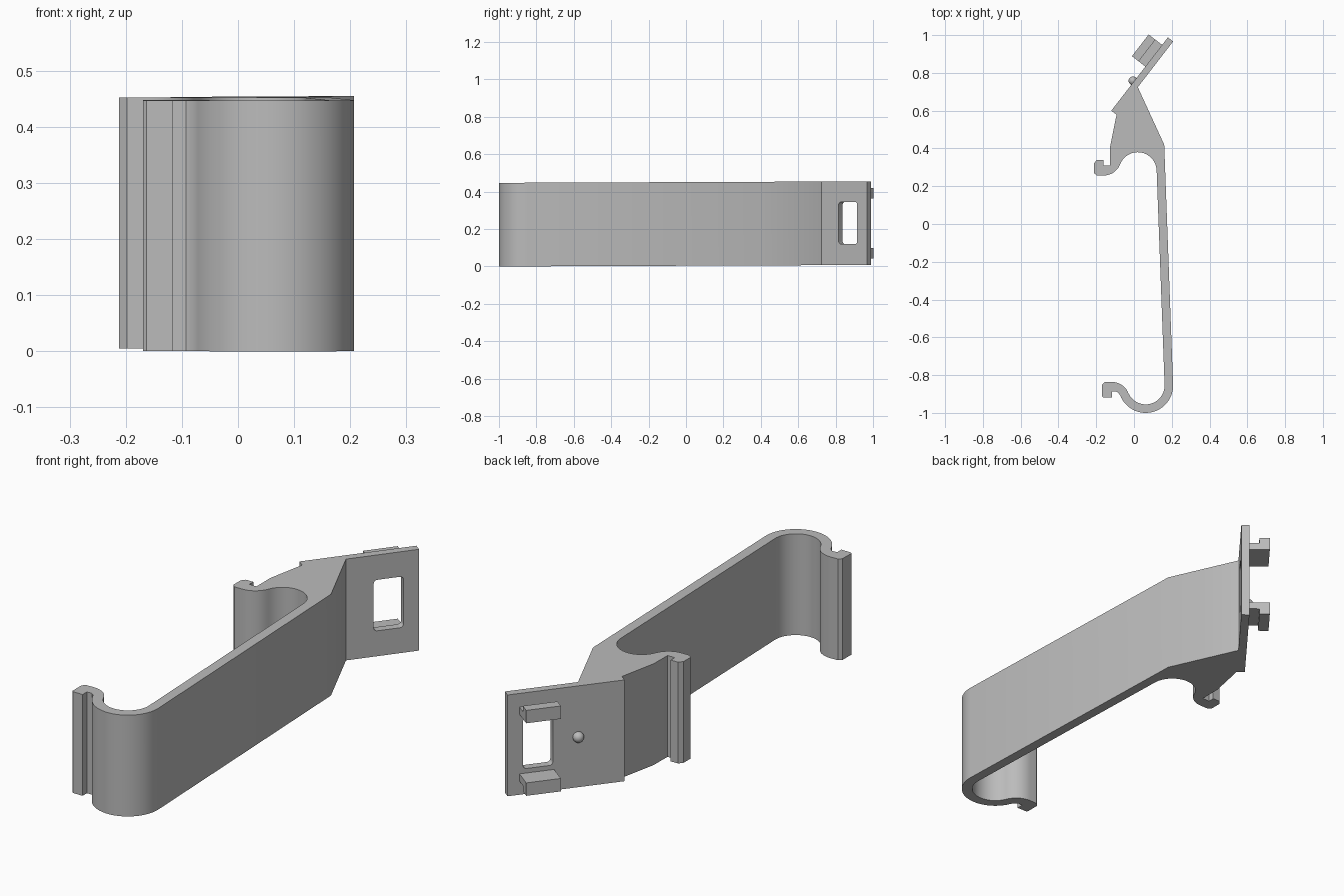
import bpy, bmesh, math
from mathutils import Vector

if "Cube" in bpy.data.objects:
    bpy.data.objects.remove(bpy.data.objects["Cube"])

H = 0.447                                  # clip height
P0 = Vector((-0.12, 0.60, 0))              # outer corner of the mounting plate
T = Vector((0.61, 0.79, 0)).normalized()   # along the plate
N = Vector((-T.y, T.x, 0))                 # out of the plate

grey = bpy.data.materials.new("mid grey")
grey.diffuse_color = (0.5, 0.5, 0.5, 1)
grey.use_nodes = True
grey.node_tree.nodes["Principled BSDF"].inputs["Base Color"].default_value = grey.diffuse_color


def plate_pt(t, n, z=0.0):
    return P0 + T * t + N * n + Vector((0, 0, z))


def arc(cx, cy, r, a0, a1, steps):
    """Points on an arc, angles in degrees."""
    out = []
    for i in range(steps + 1):
        a = math.radians(a0 + (a1 - a0) * i / steps)
        out.append((cx + r * math.cos(a), cy + r * math.sin(a)))
    return out


def prism(name, points, sweep):
    """Extrude a closed outline of 3D points along a vector."""
    bm = bmesh.new()
    face = bm.faces.new([bm.verts.new(p) for p in points])
    res = bmesh.ops.extrude_face_region(bm, geom=[face])
    bmesh.ops.translate(bm, vec=sweep,
                        verts=[v for v in res["geom"] if isinstance(v, bmesh.types.BMVert)])
    bmesh.ops.recalc_face_normals(bm, faces=bm.faces)
    me = bpy.data.meshes.new(name)
    bm.to_mesh(me)
    bm.free()
    me.materials.append(grey)
    ob = bpy.data.objects.new(name, me)
    bpy.context.collection.objects.link(ob)
    return ob


# Clip body outline: plate, long arm, front curl, arch and rear lip
inner = lambda t: tuple(plate_pt(t, -0.035)[:2])
outer = lambda t: tuple(plate_pt(t, 0)[:2])
c1, c2 = (0.062, -0.855), (-0.117, -0.930)     # front curl centres
a = 22.7
outline = [inner(0), outer(0), outer(0.49), inner(0.49), inner(0.184), (0.16, 0.42)]
outline += arc(*c1, 0.145, 2, -180 + a, 28)
outline += arc(*c2, 0.049, a, 60, 5)
outline += [(-0.116, -0.888), (-0.116, -0.918), (-0.163, -0.918), (-0.169, -0.912),
            (-0.169, -0.85), (-0.155, -0.837)]
outline += arc(*c2, 0.094, 90, a, 10)
outline += arc(*c1, 0.1, -180 + a, 2, 28)[1:]
outline += arc(0.02, 0.28, 0.1, 2, 158.7, 26)
outline += arc(-0.16, 0.35, 0.093, -21.3, -90, 10)[1:]
outline += [(-0.198, 0.257), (-0.212, 0.27), (-0.212, 0.32), (-0.198, 0.338),
            (-0.162, 0.338), (-0.162, 0.31), (-0.127, 0.31), (-0.127, 0.407)]
body = prism("clip_body", [Vector((x, y, 0)) for x, y in outline], Vector((0, 0, H)))

# Rounded window through the plate
r, t0, t1, z0, z1 = 0.015, 0.30, 0.425, 0.112, 0.337
corners = [(t1 - r, z1 - r, 0), (t0 + r, z1 - r, 90), (t0 + r, z0 + r, 180), (t1 - r, z0 + r, 270)]
ring = [p for t, z, s in corners for p in arc(t, z, r, s, s + 90, 5)]
cutter = prism("window_cutter", [plate_pt(t, -0.08, z) for t, z in ring], N * 0.12)
cutter.hide_render = True
mod = body.modifiers.new("window", "BOOLEAN")
mod.object, mod.operation, mod.solver = cutter, "DIFFERENCE", "EXACT"
bpy.context.view_layer.objects.active = body
bpy.ops.object.modifier_apply(modifier=mod.name)
bpy.data.objects.remove(cutter)

# Two L-shaped latch hooks, mirrored about mid height
parts = [body]
hook = [(-0.005, 0.355), (0.09, 0.355), (0.09, 0.412), (0.045, 0.412), (0.045, 0.387), (-0.005, 0.387)]
for name, flip in (("upper_hook", False), ("lower_hook", True)):
    pts = [plate_pt(0.295, n, H - z if flip else z) for n, z in hook]
    parts.append(prism(name, pts, T * 0.145))

# Locating bump
bpy.ops.mesh.primitive_uv_sphere_add(segments=24, ring_count=12, radius=0.023,
                                     location=plate_pt(0.195, 0.006, H / 2))
bump = bpy.context.object
bump.name = "locating_bump"
bump.data.materials.append(grey)
parts.append(bump)

# Slight lean of the whole clip along its length, then shading
for ob in parts:
    for v in ob.data.vertices:
        v.co.z += 0.004 * (v.co.y + ob.location.y + 1)
    bpy.ops.object.select_all(action="DESELECT")
    ob.select_set(True)
    bpy.context.view_layer.objects.active = ob
    bpy.ops.object.shade_smooth_by_angle(angle=math.radians(30))
